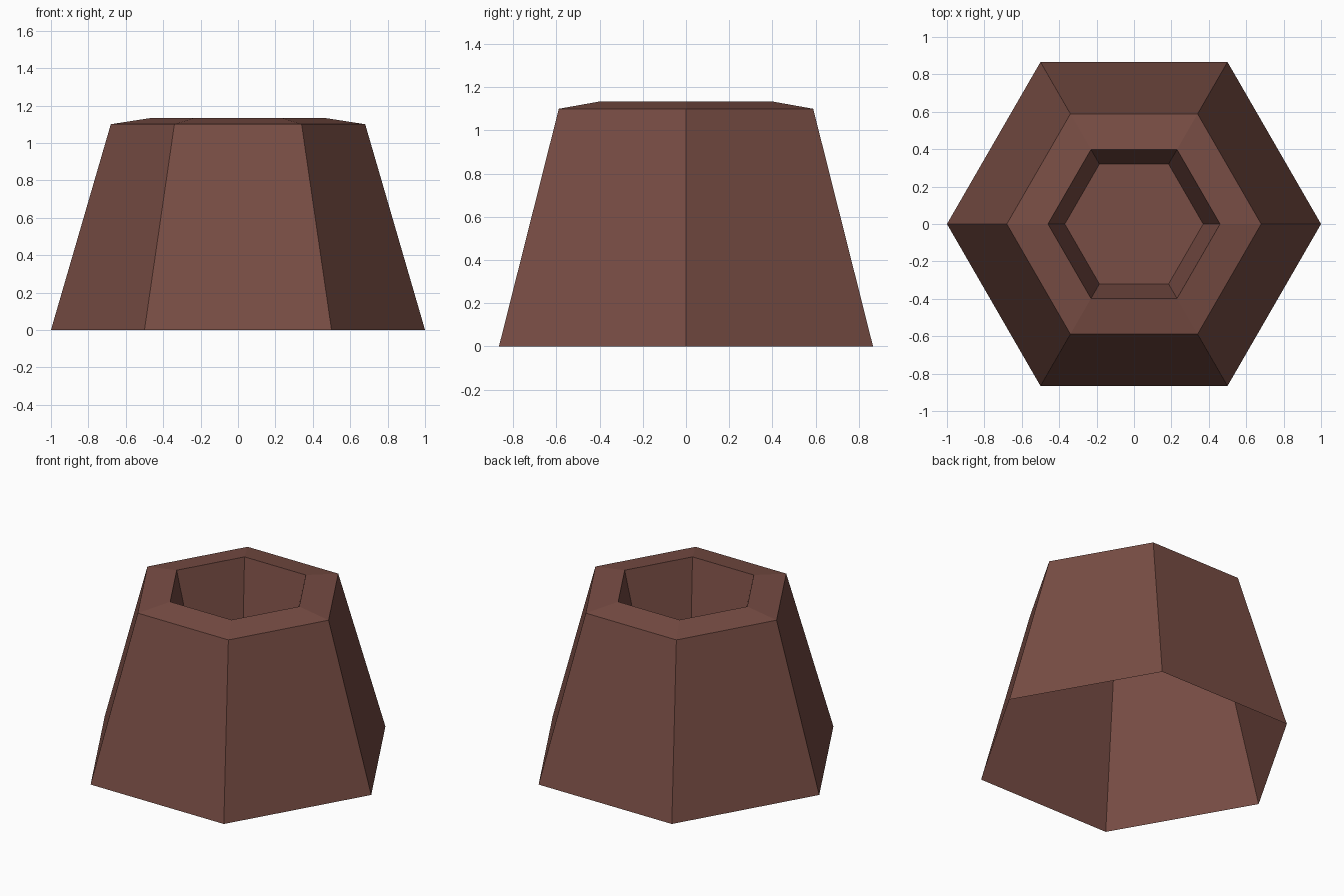
import bpy, bmesh
from math import cos, sin, pi

cube = bpy.data.objects.get("Cube")
if cube:
    bpy.data.objects.remove(cube, do_unlink=True)

SIDES = 6

# Single matte brown
brown = bpy.data.materials.new("dark_brown")
brown.use_nodes = True
colour = (0.188, 0.074, 0.058, 1.0)
brown.diffuse_color = colour
bsdf = brown.node_tree.nodes["Principled BSDF"]
bsdf.inputs["Base Color"].default_value = colour
bsdf.inputs["Roughness"].default_value = 0.9


def loft(name, profile, cap_end=False):
    """Sweep (radius, height) points around z into a flat hexagonal shell."""
    bm = bmesh.new()
    rings = [[bm.verts.new((r * cos(2 * pi * i / SIDES), r * sin(2 * pi * i / SIDES), z))
              for i in range(SIDES)] for r, z in profile]
    for low, high in zip(rings, rings[1:]):
        for i in range(SIDES):
            j = (i + 1) % SIDES
            bm.faces.new((low[i], low[j], high[j], high[i]))
    if cap_end:
        bm.faces.new(rings[-1])
    mesh = bpy.data.meshes.new(name)
    bm.to_mesh(mesh)
    bm.free()
    mesh.materials.append(brown)
    obj = bpy.data.objects.new(name, mesh)
    bpy.context.collection.objects.link(obj)
    return obj


# Open-bottomed outer wall, sloped rim, then the tapered pit with its floor
loft("hollow_hexagonal_mound",
     [(1.0, 0.0), (0.68, 1.10), (0.46, 1.134), (0.37, 0.754)],
     cap_end=True)
